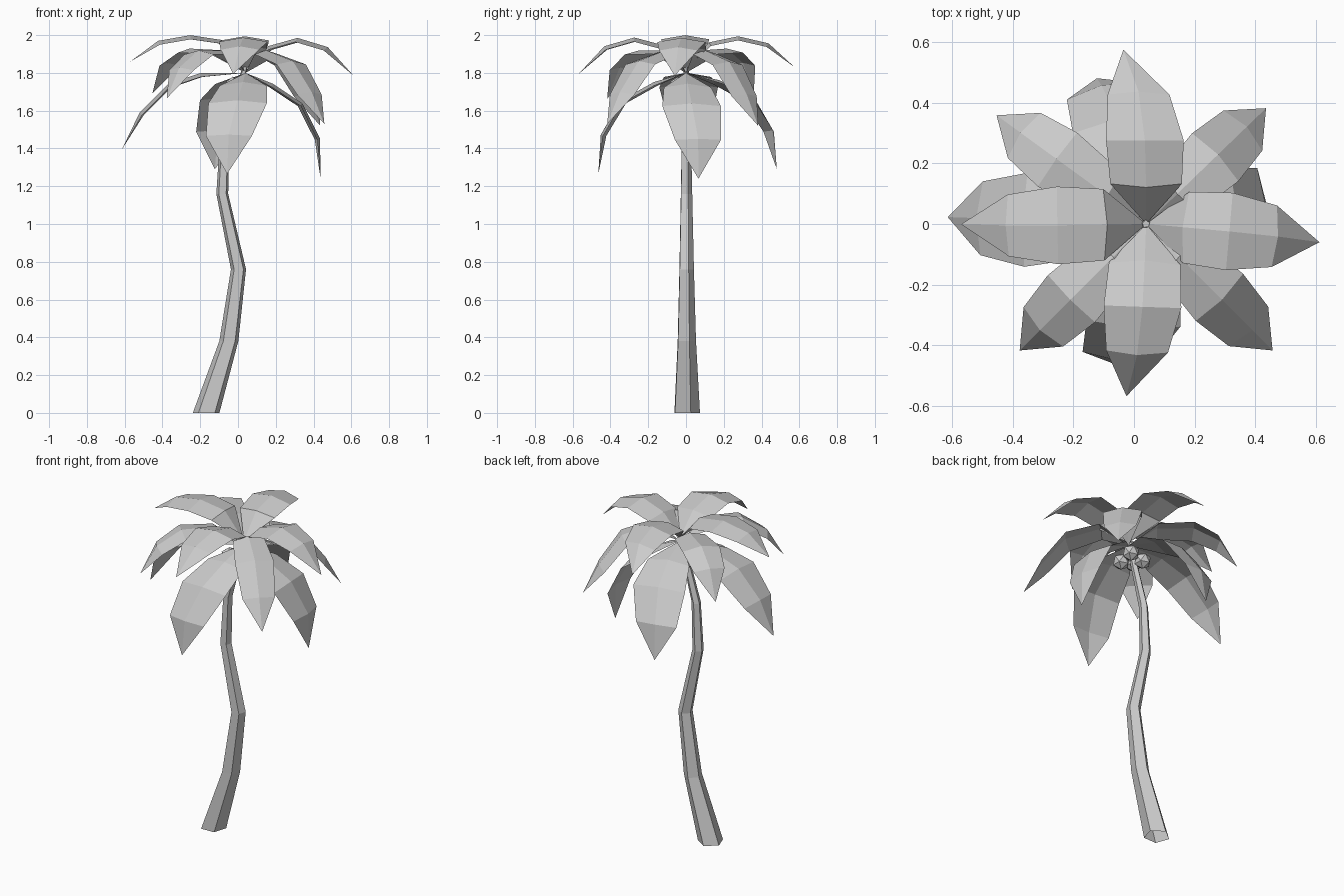
import bpy, bmesh, math
from mathutils import Vector, Matrix

cube = bpy.data.objects.get("Cube")
if cube:
    bpy.data.objects.remove(cube, do_unlink=True)

grey = bpy.data.materials.new("pale_grey")
grey.use_nodes = True
grey.diffuse_color = (0.6, 0.6, 0.6, 1)
grey.node_tree.nodes["Principled BSDF"].inputs["Base Color"].default_value = (0.6, 0.6, 0.6, 1)

CROWN_X = 0.04


def finish(bm, name):
    mesh = bpy.data.meshes.new(name)
    bm.to_mesh(mesh)
    bm.free()
    mesh.materials.append(grey)
    obj = bpy.data.objects.new(name, mesh)
    bpy.context.collection.objects.link(obj)


# Trunk: five-sided rings (x, z, radius) along a wavy line, open at the foot
def build_trunk(rings, sides=5):
    bm = bmesh.new()
    loops = []
    for x, z, r in rings:
        angles = [math.radians(20) + math.tau * i / sides for i in range(sides)]
        loops.append([bm.verts.new((x + r * math.cos(a), r * math.sin(a), z)) for a in angles])
    for low, high in zip(loops, loops[1:]):
        for i in range(sides):
            j = (i + 1) % sides
            bm.faces.new((low[i], low[j], high[j], high[i]))
    bm.faces.new(loops[-1])
    finish(bm, "trunk")


build_trunk([(-0.168, 0, 0.074), (-0.048, 0.38, 0.053), (0.003, 0.76, 0.042),
             (-0.083, 1.16, 0.033), (-0.07, 1.45, 0.027), (0, 1.7, 0.021),
             (CROWN_X, 1.84, 0.013)])


# Frond: a leaf folded along its midrib, arching out from the crown to a swept tip
def build_frond(name, profile, base_z, azimuth, reach, tip_z, sweep, fold=0.022):
    bm = bmesh.new()
    turn = Matrix.Translation((CROWN_X, 0, 0)) @ Matrix.Rotation(math.radians(azimuth), 4, 'Z')
    fall = base_z - tip_z
    spine = []
    for t, curl, arch, drop, w in profile:
        out = t + curl * fall
        spine.append(Vector((out * reach, sweep * out ** 4, base_z + arch - fall * drop)))
    rows = [[bm.verts.new(turn @ spine[0])] * 3]
    for i in range(1, len(spine) - 1):
        along = (spine[i + 1] - spine[i - 1]).normalized()
        down = Vector((along.z, 0, -along.x)) * fold
        side = Vector((0, profile[i][-1], 0))
        rows.append([bm.verts.new(turn @ p) for p in
                     (spine[i] + down + side, spine[i], spine[i] + down - side)])
    rows.append([bm.verts.new(turn @ spine[-1])] * 3)
    for a, b in zip(rows, rows[1:]):
        for k in (0, 1):
            bm.faces.new(list(dict.fromkeys((a[k], a[k + 1], b[k + 1], b[k]))))
    bmesh.ops.recalc_face_normals(bm, faces=bm.faces)
    if sum(f.normal.z for f in bm.faces) < 0:
        bmesh.ops.reverse_faces(bm, faces=bm.faces)
    finish(bm, name)


# Profiles: (share of reach, curl with fall, arch height, share of fall, half width)
start, tip = (0, 0, 0, 0, 0), (1, 0, 0, 1, 0)
upper = [start, (.21, 0, .137, .44, .118), (.48, 0, .172, .19, .128),
         (.76, 0, .132, .44, .102), tip]
middle = [start, (.26, 0, .12, 0, .09), (.6, 0, .174, .41, .11),
          (.84, 0, .16, .97, .092), tip]
lower = [start, (.36, 0, .15, .37, .125), (.28, .85, .212, .667, .155),
         (.5, .88, .155, .9, .122), tip]

# Each frond: azimuth, reach, tip height, sideways sweep of the tip
tiers = {
    "upper": (upper, 1.82, [(-5, .575, 1.785, -.01), (90, .575, 1.83, .075),
                            (181, .61, 1.86, -.01), (268, .57, 1.795, -.045)]),
    "middle": (middle, 1.8, [(44, .55, 1.52, 0), (144, .61, 1.69, 0),
                             (225, .59, 1.665, 0), (-45, .59, 1.53, 0)]),
    "lower": (lower, 1.8, [(3, .4, 1.24, .045), (103, .505, 1.29, .05),
                           (178, .655, 1.395, 0), (266, .47, 1.265, -.065)]),
}
for tier, (profile, base_z, fronds) in tiers.items():
    for n, frond in enumerate(fronds, 1):
        build_frond(f"{tier}_frond_{n}", profile, base_z, *frond)

# Coconuts: a faceted cluster under the crown
for n in range(4):
    a = math.radians(45 + 90 * n)
    bm = bmesh.new()
    spot = (0.015 + 0.06 * math.cos(a), 0.06 * math.sin(a), 1.73 - 0.02 * (n % 2))
    bmesh.ops.create_icosphere(bm, subdivisions=1, radius=0.05,
                               matrix=Matrix.Translation(spot))
    finish(bm, f"coconut_{n + 1}")
